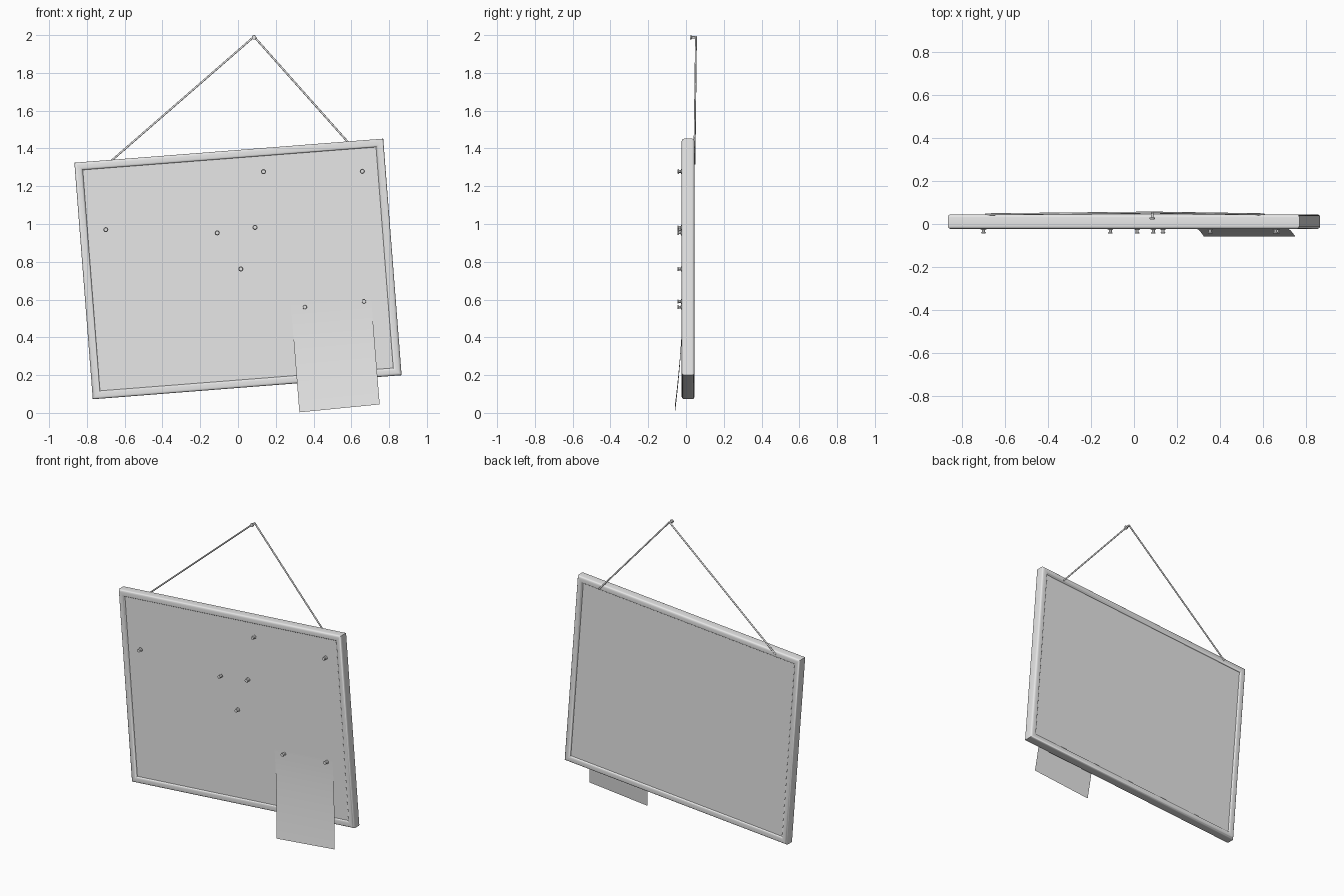
import bpy, bmesh
from math import pi, cos, sin, radians
from mathutils import Vector, Matrix

cube = bpy.data.objects.get("Cube")
if cube:
    bpy.data.objects.remove(cube, do_unlink=True)

GREY = (0.8, 0.8, 0.8, 1)
mat = bpy.data.materials.new("light grey")
mat.use_nodes = True
mat.diffuse_color = GREY
mat.node_tree.nodes["Principled BSDF"].inputs["Base Color"].default_value = GREY

# Board placement: it hangs slightly crooked
TILT = Matrix.Translation((0, 0, 0.762)) @ Matrix.Rotation(radians(-4.45), 4, "Y")
HALF_W, HALF_H = 0.82, 0.628
BOARD_FRONT = -0.012


def finish(name, bm, matrix=None, smooth=True, closed=True):
    if closed:
        bmesh.ops.recalc_face_normals(bm, faces=bm.faces)
    if matrix:
        bm.transform(matrix)
    mesh = bpy.data.meshes.new(name)
    bm.to_mesh(mesh)
    bm.free()
    mesh.materials.append(mat)
    obj = bpy.data.objects.new(name, mesh)
    bpy.context.collection.objects.link(obj)
    if smooth:
        bpy.ops.object.select_all(action="DESELECT")
        obj.select_set(True)
        bpy.context.view_layer.objects.active = obj
        bpy.ops.object.shade_smooth_by_angle(angle=radians(40))
    return obj


def bridge(bm, rings, loop=False):
    count = len(rings[0])
    pairs = list(zip(rings, rings[1:] + rings[:1]))
    for a, b in pairs if loop else pairs[:-1]:
        for i in range(count):
            j = (i + 1) % count
            bm.faces.new((a[i], a[j], b[j], b[i]))


# Frame: rounded moulding swept round four mitred corners
def make_frame(width=0.042, front=-0.023, back=0.045, radius=0.014, steps=5):
    section = []
    corners = [(width - radius, back - radius), (radius, back - radius),
               (radius, front + radius), (width - radius, front + radius)]
    for k, (u, y) in enumerate(corners):
        for s in range(steps + 1):
            a = (k + s / steps) * pi / 2
            section.append((u + radius * cos(a), y + radius * sin(a)))
    bm = bmesh.new()
    rings = []
    for sx, sz in ((-1, -1), (1, -1), (1, 1), (-1, 1)):
        rings.append([bm.verts.new((sx * (HALF_W - u), y, sz * (HALF_H - u)))
                      for u, y in section])
    bridge(bm, rings, loop=True)
    finish("frame", bm, TILT)


# Backing panel recessed inside the frame
def make_board():
    bm = bmesh.new()
    bmesh.ops.create_cube(bm, size=1)
    back = 0.034
    bm.transform(Matrix.Translation((0, (back + BOARD_FRONT) / 2, 0))
                 @ Matrix.Diagonal((2 * HALF_W - 0.07, back - BOARD_FRONT, 2 * HALF_H - 0.07, 1)))
    finish("board", bm, TILT, smooth=False)


# Sheet between four corners, optionally curling forward at the bottom
def make_paper(name, top_left, top_right, bottom_left, bottom_right, y, curl=0.0, rows=10):
    bm = bmesh.new()
    previous = None
    rows = rows if curl else 1
    for r in range(rows + 1):
        t = r / rows
        row = []
        for top, low in ((top_left, bottom_left), (top_right, bottom_right)):
            p = Vector(top).lerp(Vector(low), t)
            row.append(bm.verts.new((p.x, y - curl * t ** 1.7, p.y)))
        if previous:
            bm.faces.new((previous[0], row[0], row[1], previous[1]))
        previous = row
    finish(name, bm, smooth=bool(curl), closed=False)


# Turned shape along the y axis from (radius, y) points
def turned(name, profile, x, z, sides=16):
    bm = bmesh.new()
    rings = []
    for r, y in profile:
        rings.append([bm.verts.new((x + r * cos(2 * pi * i / sides), y,
                                    z + r * sin(2 * pi * i / sides)))
                      for i in range(sides)])
    bridge(bm, rings)
    bm.faces.new(rings[0])
    bm.faces.new(rings[-1])
    finish(name, bm)


def make_cord(name, start, end, radius=0.005):
    a, b = Vector(start), Vector(end)
    bm = bmesh.new()
    bmesh.ops.create_cone(bm, cap_ends=True, segments=10, radius1=radius,
                          radius2=radius, depth=(b - a).length)
    turn = (b - a).to_track_quat("Z", "Y").to_matrix().to_4x4()
    finish(name, bm, Matrix.Translation((a + b) / 2) @ turn)


make_frame()
make_board()

# Pinned sheets, layered just in front of the board
sheets = {
    "left_paper": (-0.733, -0.085, 0.18, 1.0),
    "upper_paper": (0.10, 0.69, 0.86, 1.31),
    "lower_paper": (-0.015, 0.30, 0.21, 0.79),
    "centre_paper": (0.05, 0.43, 0.53, 1.005),
}
for layer, (name, (x0, x1, z0, z1)) in enumerate(sheets.items()):
    make_paper(name, (x0, z1), (x1, z1), (x0, z0), (x1, z0),
               BOARD_FRONT - 0.001 * (layer + 1))
make_paper("hanging_paper", (0.28, 0.57), (0.705, 0.605),
           (0.325, 0.003), (0.75, 0.045), BOARD_FRONT - 0.005, curl=0.041)

# Push pins
PIN = [(0.004, -0.005), (0.004, -0.020), (0.013, -0.021), (0.013, -0.025),
       (0.007, -0.028), (0.007, -0.037), (0.011, -0.041), (0.010, -0.044)]
pins = [(-0.70, 0.97), (-0.11, 0.953), (0.09, 0.982), (0.015, 0.762),
        (0.135, 1.277), (0.658, 1.279), (0.354, 0.56), (0.667, 0.59)]
for number, (x, z) in enumerate(pins, 1):
    turned(f"push_pin_{number}", PIN, x, z)

# Hanging cord over a wall nail
PEAK = (0.085, 0.053, 1.992)
make_cord("cord_right", (-0.69, 0.045, 1.318), PEAK)
make_cord("cord_left", (0.605, 0.045, 1.408), PEAK)
NAIL = [(0.011, 0.022), (0.012, 0.025), (0.012, 0.029), (0.006, 0.031), (0.006, 0.058)]
turned("wall_nail", NAIL, 0.085, 1.988)
